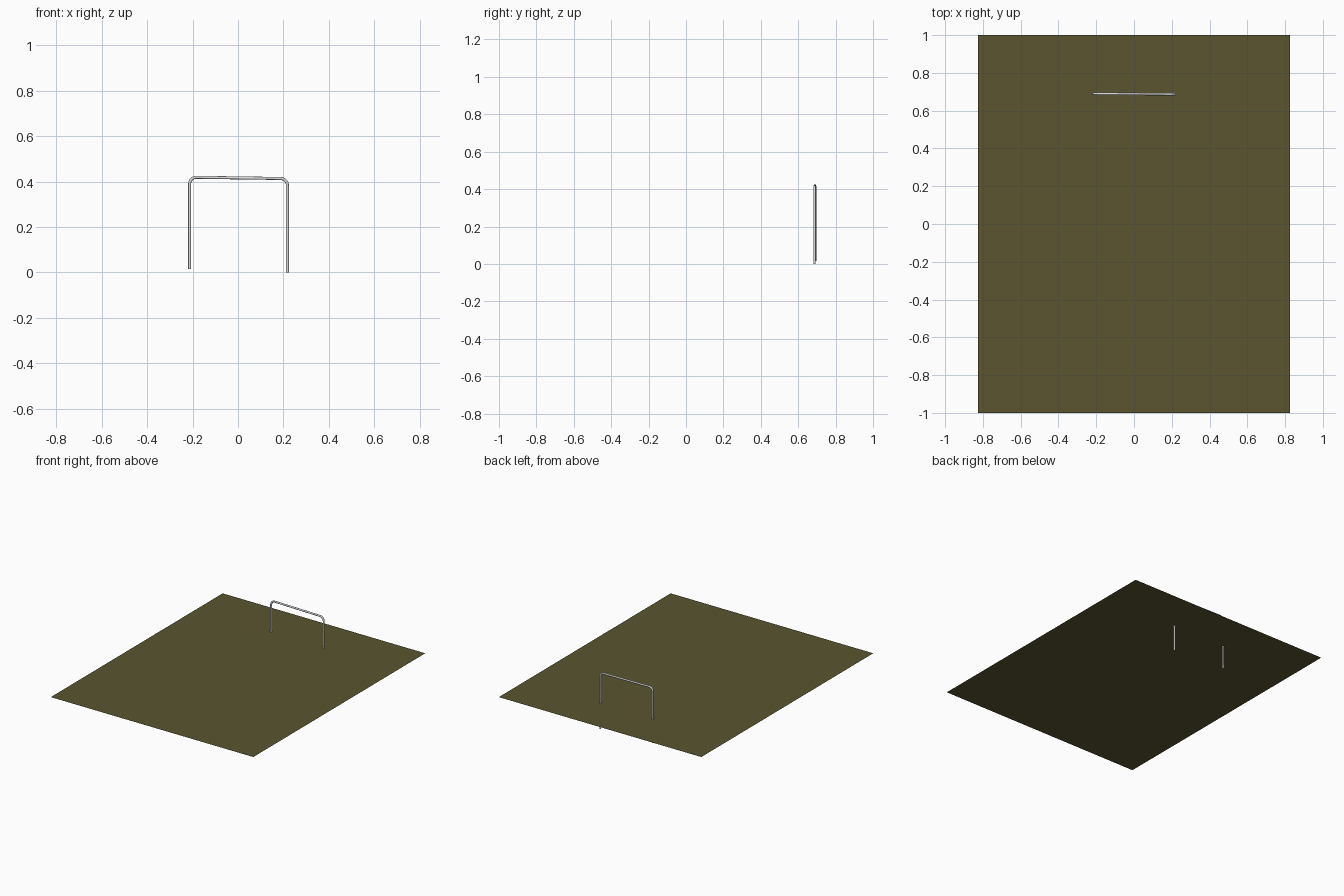
import bpy, math
from mathutils import Vector

if "Cube" in bpy.data.objects:
    bpy.data.objects.remove(bpy.data.objects["Cube"])


def material(name, rgb):
    m = bpy.data.materials.new(name)
    m.diffuse_color = (*rgb, 1.0)
    m.use_nodes = True
    m.node_tree.nodes["Principled BSDF"].inputs["Base Color"].default_value = m.diffuse_color
    return m


olive = material("olive_green", (0.1, 0.09, 0.028))
metal = material("light_metal", (0.72, 0.72, 0.72))

# Flat ground sheet, pierced by the hoop legs
bpy.ops.mesh.primitive_plane_add(size=2, location=(0, 0, 0.19))
sheet = bpy.context.object
sheet.name = "field_sheet"
sheet.scale = (0.825, 1.0, 1.0)
bpy.ops.object.transform_apply(location=False, rotation=False, scale=True)
sheet.data.materials.append(olive)

# Hoop: centre line with rounded upper corners
RADIUS, BEND, STEPS = 0.0065, 0.03, 8
corners = [Vector(p) for p in ((-0.213, 0.690, 0.015), (-0.213, 0.690, 0.4195),
                               (0.2175, 0.687, 0.4135), (0.2175, 0.687, 0.0))]
path = [corners[0]]
for i in (1, 2):
    c = corners[i]
    d_in = (corners[i - 1] - c).normalized() * BEND
    d_out = (corners[i + 1] - c).normalized() * BEND
    for k in range(STEPS + 1):
        a = k / STEPS * math.pi / 2
        path.append(c + d_in * (1 - math.sin(a)) + d_out * (1 - math.cos(a)))
path.append(corners[3])

# Sweep a round tube along the path
curve = bpy.data.curves.new("hoop", "CURVE")
curve.dimensions = "3D"
curve.bevel_depth = RADIUS
curve.bevel_resolution = 4
curve.use_fill_caps = True
spline = curve.splines.new("POLY")
spline.points.add(len(path) - 1)
for point, p in zip(spline.points, path):
    point.co = (*p, 1.0)
curve.materials.append(metal)
hoop = bpy.data.objects.new("goal_hoop", curve)
bpy.context.collection.objects.link(hoop)

bpy.ops.object.select_all(action="DESELECT")
hoop.select_set(True)
bpy.context.view_layer.objects.active = hoop
bpy.ops.object.convert(target="MESH")
bpy.ops.object.shade_smooth_by_angle(angle=math.radians(40))
